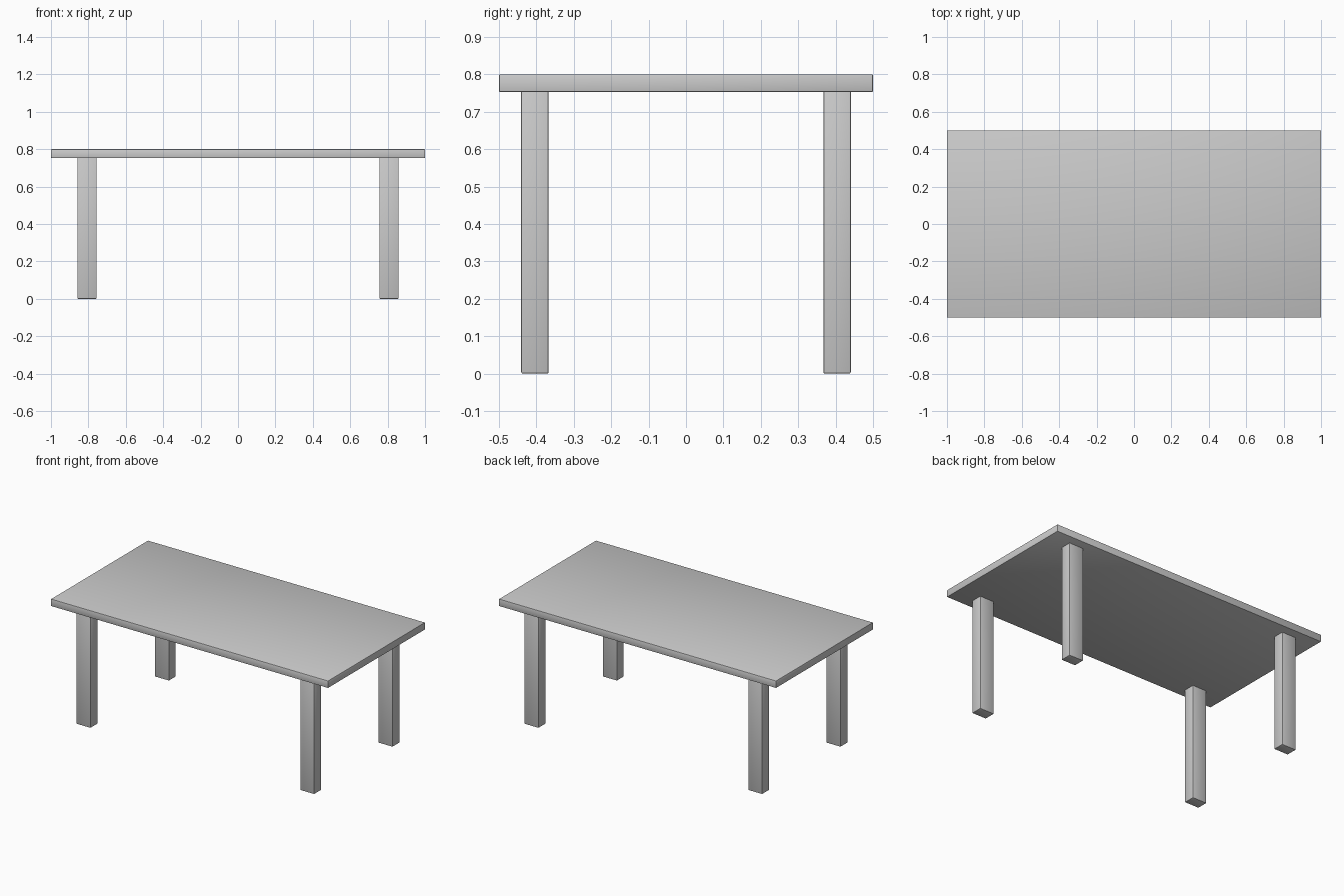
import bpy

if "Cube" in bpy.data.objects:
    bpy.data.objects.remove(bpy.data.objects["Cube"])

TOP_Z, UNDER_Z = 0.80, 0.753


def rounded_box(name, center, size, radius):
    bpy.ops.mesh.primitive_cube_add(size=1, location=center)
    ob = bpy.context.object
    ob.name = name
    ob.scale = size
    bpy.ops.object.transform_apply(location=False, rotation=False, scale=True)
    bevel = ob.modifiers.new("soft_edges", "BEVEL")
    bevel.width = radius
    bevel.segments = 2
    bpy.ops.object.modifier_apply(modifier=bevel.name)
    bpy.ops.object.shade_smooth_by_angle()
    return ob


# Table top
rounded_box("table_top", (0, 0, (TOP_Z + UNDER_Z) / 2), (2, 1, TOP_Z - UNDER_Z), 0.003)

# Four rectangular legs, slightly sunk into the top
leg_top = UNDER_Z + 0.01
for side, sx in (("left", -1), ("right", 1)):
    for end, sy in (("front", -1), ("back", 1)):
        rounded_box(f"{end}_{side}_leg", (sx * 0.807, sy * 0.404, leg_top / 2),
                    (0.102, 0.073, leg_top), 0.004)
